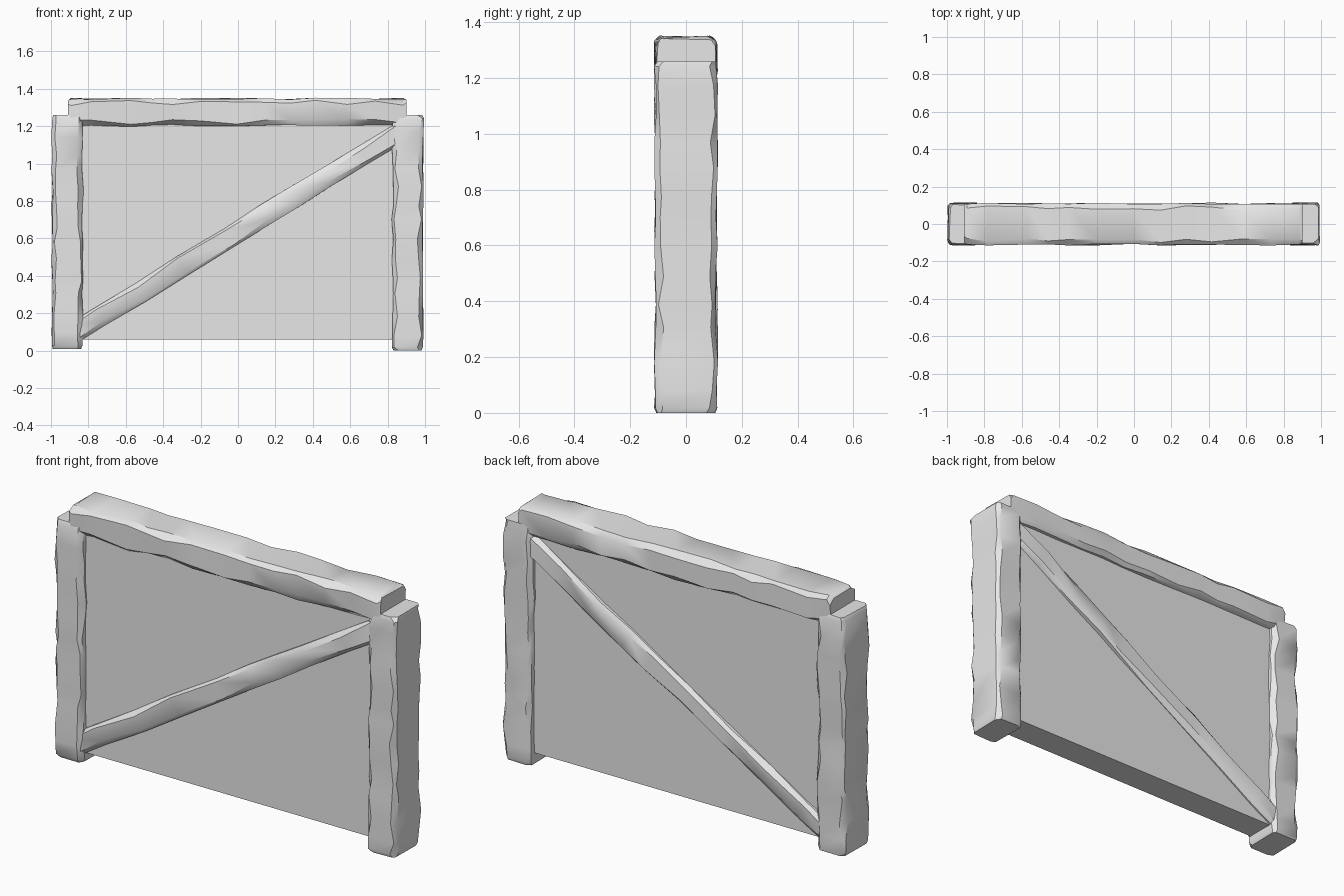
import bpy, bmesh, random
from mathutils import Vector

cube = bpy.data.objects.get("Cube")
if cube:
    bpy.data.objects.remove(cube, do_unlink=True)

random.seed(7)
grey = bpy.data.materials.new("plain_grey")
grey.use_nodes = True
grey.diffuse_color = (0.8, 0.8, 0.8, 1)
grey.node_tree.nodes["Principled BSDF"].inputs["Base Color"].default_value = (0.8, 0.8, 0.8, 1)


def finish(name, bm):
    bmesh.ops.recalc_face_normals(bm, faces=bm.faces)
    mesh = bpy.data.meshes.new(name)
    bm.to_mesh(mesh)
    bm.free()
    mesh.materials.append(grey)
    obj = bpy.data.objects.new(name, mesh)
    bpy.context.collection.objects.link(obj)
    return obj


def hewn_timber(name, start, end, width, depth, cuts, chip, wobble=0.005):
    """Loft of eight-sided sections whose corner chamfers vary along the length."""
    start, end = Vector(start), Vector(end)
    along = (end - start).normalized()
    across = Vector((0, 1, 0)).cross(along)
    length = (end - start).length
    bm = bmesh.new()
    rings = []
    stations = [0, 0.018]
    for i in range(1, cuts):
        stations.append(length * (i + random.uniform(-0.3, 0.3)) / cuts)
    stations += [length - 0.018, length]
    for i, s in enumerate(stations):
        inset = 0.008 if i in (0, len(stations) - 1) else 0
        ring = []
        centre = start + along * s
        for k, (sx, sy) in enumerate([(1, 1), (-1, 1), (-1, -1), (1, -1)]):
            a = width / 2 - inset + random.uniform(-wobble, wobble)
            b = depth / 2 - inset + random.uniform(-wobble, wobble)
            ca, cb = (random.uniform(0.25, 1) * chip for _ in range(2))
            pair = [(a * sx, (b - cb) * sy), ((a - ca) * sx, b * sy)]
            if k % 2:
                pair.reverse()
            for u, v in pair:
                ring.append(bm.verts.new(centre + across * u + Vector((0, v, 0))))
        rings.append(ring)
    for r0, r1 in zip(rings, rings[1:]):
        for i in range(8):
            j = (i + 1) % 8
            bm.faces.new((r0[i], r0[j], r1[j], r1[i]))
    bm.faces.new(rings[0])
    bm.faces.new(rings[-1])
    obj = finish(name, bm)
    bpy.ops.object.select_all(action='DESELECT')
    obj.select_set(True)
    bpy.context.view_layer.objects.active = obj
    bpy.ops.object.shade_smooth_by_angle(angle=0.6)
    return obj


# Flat infill panel
bm = bmesh.new()
bmesh.ops.create_cube(bm, size=1)
for v in bm.verts:
    v.co = Vector((v.co.x * 1.74, v.co.y * 0.15, 0.64 + v.co.z * 1.16))
finish("wall_panel", bm)

# Upright posts
hewn_timber("right_post", (-0.912, 0, 0.01), (-0.912, 0, 1.26), 0.164, 0.22, 13, 0.03)
hewn_timber("left_post", (0.908, 0, 0), (0.908, 0, 1.26), 0.164, 0.22, 13, 0.03)

# Top beam resting over the posts
hewn_timber("top_beam", (-0.91, 0, 1.275), (0.9, 0, 1.275), 0.145, 0.22, 12, 0.035)

# Diagonal brace, proud of the panel on both sides
hewn_timber("diagonal_brace", (-0.88, 0, 0.095), (0.88, 0, 1.175), 0.112, 0.205, 9, 0.03)
